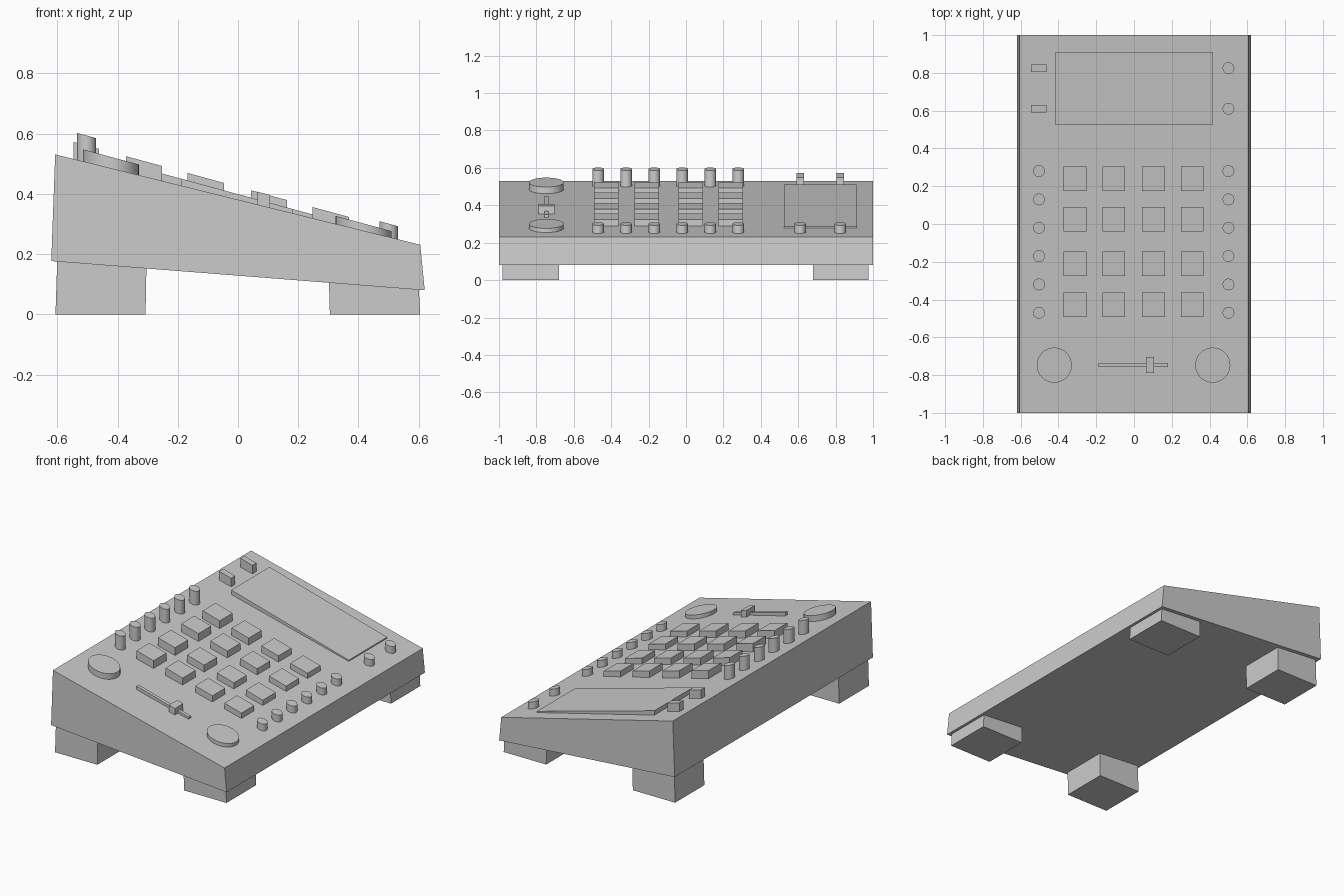
import bpy, bmesh
from mathutils import Matrix

if "Cube" in bpy.data.objects:
    bpy.data.objects.remove(bpy.data.objects["Cube"])

TILT = 0.272   # slope of the control tops


def panel_z(x):
    return 0.381 - 0.248 * x


def finish(name, bm, smooth=False):
    bmesh.ops.recalc_face_normals(bm, faces=bm.faces)
    me = bpy.data.meshes.new(name)
    bm.to_mesh(me)
    bm.free()
    ob = bpy.data.objects.new(name, me)
    bpy.context.collection.objects.link(ob)
    if smooth:
        bpy.context.view_layer.objects.active = ob
        ob.select_set(True)
        bpy.ops.object.shade_smooth_by_angle()
        ob.select_set(False)
    return ob


def prism(name, profile, y0, y1):
    """Extrude an xz profile along y."""
    bm = bmesh.new()
    face = bm.faces.new([bm.verts.new((x, y0, z)) for x, z in profile])
    ext = bmesh.ops.extrude_face_region(bm, geom=[face])["geom"]
    verts = [v for v in ext if isinstance(v, bmesh.types.BMVert)]
    bmesh.ops.translate(bm, vec=(0, y1 - y0, 0), verts=verts)
    return finish(name, bm)


def control(name, x, y, h, half=None, radius=None):
    """Box or round control that follows the slope of the panel."""
    bm = bmesh.new()
    sink = 0.02
    if radius:
        bmesh.ops.create_cone(bm, cap_ends=True, segments=32, radius1=radius,
                              radius2=radius, depth=h + sink)
    else:
        bmesh.ops.create_cube(bm, size=2)
        bmesh.ops.scale(bm, vec=(half[0], half[1], (h + sink) / 2), verts=bm.verts)
    shear = Matrix.Identity(4)
    shear[2][0] = -TILT
    place = Matrix.Translation((x, y, panel_z(x) + (h - sink) / 2))
    bm.transform(place @ shear)
    return finish(name, bm, bool(radius))


# wedge-shaped case
prism("case", [(-0.62, 0.177), (0.62, 0.08), (0.605, 0.231), (-0.607, 0.531)], -1, 1)

# four feet, taller on the left
for y0, y1 in ((-0.98, -0.68), (0.68, 0.975)):
    prism("tall_foot", [(-0.606, 0), (-0.307, 0), (-0.304, 0.16), (-0.6, 0.183)], y0, y1)
    prism("short_foot", [(0.305, 0), (0.605, 0), (0.6, 0.09), (0.302, 0.112)], y0, y1)

# display
control("screen", 0, 0.718, 0.018, half=(0.415, 0.193))

# pad grid
for x in (-0.312, -0.107, 0.103, 0.308):
    for y in (-0.427, -0.21, 0.025, 0.24):
        control("pad", x, y, 0.0427 - 0.0245 * x, half=(0.06, 0.065))

# knob columns
for i in range(6):
    y = -0.47 + 0.15 * i
    control("tall_knob", -0.503, y, 0.088, radius=0.031)
    control("short_knob", 0.5, y, 0.044, radius=0.031)

# buttons beside the display
for y in (0.61, 0.825):
    control("square_button", -0.504, y, 0.055, half=(0.042, 0.02))
    control("round_button", 0.5, y, 0.044, radius=0.031)

# dials and slider
control("left_dial", -0.422, -0.747, 0.037, radius=0.093)
control("right_dial", 0.417, -0.747, 0.024, radius=0.093)
control("slider_track", -0.003, -0.746, 0.018, half=(0.184, 0.011))
control("slider_handle", 0.085, -0.746, 0.042, half=(0.021, 0.042))
